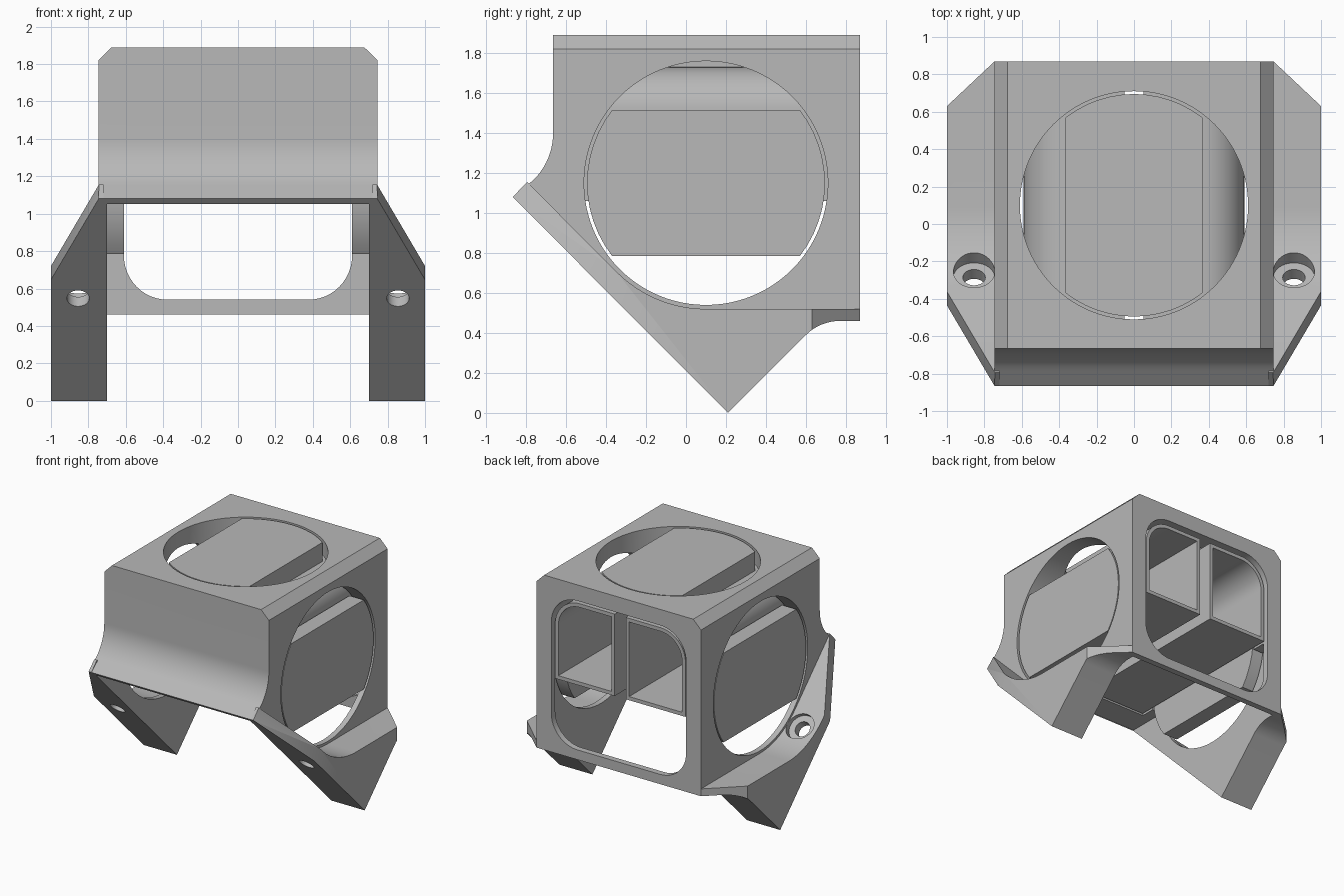
import bpy, bmesh
from math import sin, cos, radians, asin, degrees
from mathutils import Vector, Matrix

if "Cube" in bpy.data.objects:
    bpy.data.objects.remove(bpy.data.objects["Cube"])

GREY = (0.48, 0.48, 0.48, 1)
grey = bpy.data.materials.new("plain grey")
grey.use_nodes = True
grey.diffuse_color = GREY
grey.node_tree.nodes["Principled BSDF"].inputs["Base Color"].default_value = GREY


def arc(cu, cv, r, a0, a1, n=12):
    angles = [radians(a0 + (a1 - a0) * i / n) for i in range(n + 1)]
    return [(cu + r * cos(a), cv + r * sin(a)) for a in angles]


def place(axis, u, v, w):
    return {"x": (w, u, v), "y": (u, w, v), "z": (u, v, w)}[axis]


def prism(name, pts, axis, lo, hi, cuts=()):
    """Extrude a 2D outline along an axis, then trim it by planes."""
    bm = bmesh.new()
    face = bm.faces.new([bm.verts.new(place(axis, u, v, lo)) for u, v in pts])
    ext = bmesh.ops.extrude_face_region(bm, geom=[face])
    verts = [g for g in ext["geom"] if isinstance(g, bmesh.types.BMVert)]
    bmesh.ops.translate(bm, verts=verts, vec=place(axis, 0, 0, hi - lo))
    for co, no in cuts:
        geom = bm.verts[:] + bm.edges[:] + bm.faces[:]
        bmesh.ops.bisect_plane(bm, geom=geom, plane_co=co, plane_no=no, clear_outer=True)
        rim = [e for e in bm.edges if e.is_boundary]
        bmesh.ops.holes_fill(bm, edges=rim, sides=0)
    bmesh.ops.recalc_face_normals(bm, faces=bm.faces[:])
    mesh = bpy.data.meshes.new(name)
    bm.to_mesh(mesh)
    bm.free()
    mesh.materials.append(grey)
    ob = bpy.data.objects.new(name, mesh)
    bpy.context.collection.objects.link(ob)
    return ob


def combine(target, other, operation):
    mod = target.modifiers.new("combine", "BOOLEAN")
    mod.operation, mod.object, mod.solver = operation, other, "EXACT"
    bpy.context.view_layer.update()
    with bpy.context.temp_override(object=target, active_object=target):
        bpy.ops.object.modifier_apply(modifier=mod.name)
    bpy.data.objects.remove(other)


def smooth(ob):
    bpy.ops.object.select_all(action="DESELECT")
    ob.select_set(True)
    bpy.context.view_layer.objects.active = ob
    bpy.ops.object.shade_smooth_by_angle(angle=radians(25))


def rect(u0, u1, v0, v1):
    return [(u0, v0), (u1, v0), (u1, v1), (u0, v1)]


CY, CZ = 0.1, 1.15          # centre of the round windows
HOLE = 0.61                 # window radius
FLAT = 0.365                # half width of the flat sides
WALL = 0.745                # half width of the housing
TIP = (-0.867, 1.08)
HEEL = (0.21, 0)

# Housing: side profile with a flared front lip and a sloping underside
under_curve = arc(0.77, 0.22, 0.24, 135, 90)
profile = [(0.87, 1.89), (-0.665, 1.89)] + arc(-0.995, 1.4, 0.33, 0, -45)
profile += [TIP, HEEL] + under_curve + [(0.87, 0.46)]
bevels = [((s * WALL, 0, 1.82), (s, 0, 1)) for s in (-1, 1)]
housing = prism("housing", profile, "x", -WALL, WALL, bevels)

# Side mounting flanges with clipped front and back corners
flange = [TIP, (-0.795, 1.155)] + arc(CY, CZ, 0.63, 225, 270) + [(0.87, 0.52), (0.87, 0.46)]
flange += under_curve[::-1] + [HEEL]
for s in (-1, 1):
    clips = [((s * WALL, *TIP), (s * 0.865, -0.255, 0.255)),
             ((s * WALL, 0.87, 0), (s * 0.24, 0.255, 0))]
    part = prism("flange", flange, "x", *sorted((s * 0.72, s)), clips)
    combine(housing, part, "UNION")

# Hollow inside, back opening and round windows
combine(housing, prism("leg_gap", rect(-0.7, 0.7, -0.84, 0.82), "z", -0.5, 1.06), "DIFFERENCE")
opening = []
for a, su, sv in ((0, 1, 1), (90, -1, 1), (180, -1, -1), (270, 1, -1)):
    opening += arc(su * (HOLE - 0.235), CZ + sv * (HOLE - 0.235), 0.235, a, a + 90)
combine(housing, prism("tunnel", opening, "y", -0.62, 1.2), "DIFFERENCE")
side_window = arc(CY, CZ, HOLE, 0, 360, 96)[:-1]
combine(housing, prism("side_window", side_window, "x", -1.2, 1.2), "DIFFERENCE")
top_window = arc(0, CY, HOLE, 0, 360, 96)[:-1]
combine(housing, prism("top_window", top_window, "z", 1.2, 2.2), "DIFFERENCE")

# Counterbored screw holes square to the sloping plate
tilt = Matrix.Rotation(radians(-45), 4, "X")
for s in (-1, 1):
    for r, lo, hi in ((0.06, -0.2, 0.3), (0.11, 0.07, 0.3)):
        bore = prism("bore", arc(0, 0, r, 0, 360, 40)[:-1], "z", lo, hi)
        bore.data.transform(Matrix.Translation((s * 0.855, -0.335, 0.548)) @ tilt)
        combine(housing, bore, "DIFFERENCE")
smooth(housing)


# Two open-backed trays with a rounded outer top corner
def tray_outline(s, t):
    pts = [(0.05 + t, 1.06 + t), (0.59 - t, 1.06 + t)]
    pts += arc(FLAT, 1.505, 0.225 - t, 0, 90) + [(0.05 + t, 1.73 - t)]
    return [(s * u, v) for u, v in pts]


# Flat-sided discs filling the windows
R = HOLE - 0.015
half = degrees(asin(FLAT / R))


def disc(cu, cv, across):
    """Round ends and two flat sides; across turns the flats upright."""
    turn = 90 if across else 0
    return arc(cu, cv, R, turn - half, turn + half) + arc(cu, cv, R, turn + 180 - half, turn + 180 + half)


for s, side in ((-1, "right"), (1, "left")):
    tray = prism(side + "_tray", tray_outline(s, 0), "y", -0.6, 0.85)
    combine(tray, prism("hollow", tray_outline(s, 0.03), "y", -0.57, 1), "DIFFERENCE")
    smooth(tray)
    pad = prism(side + "_window_pad", disc(CY, CZ, False), "x", *sorted((s * 0.61, s * 0.74)))
    smooth(pad)
smooth(prism("top_window_pad", disc(0, CY, True), "z", 1.725, 1.885))
